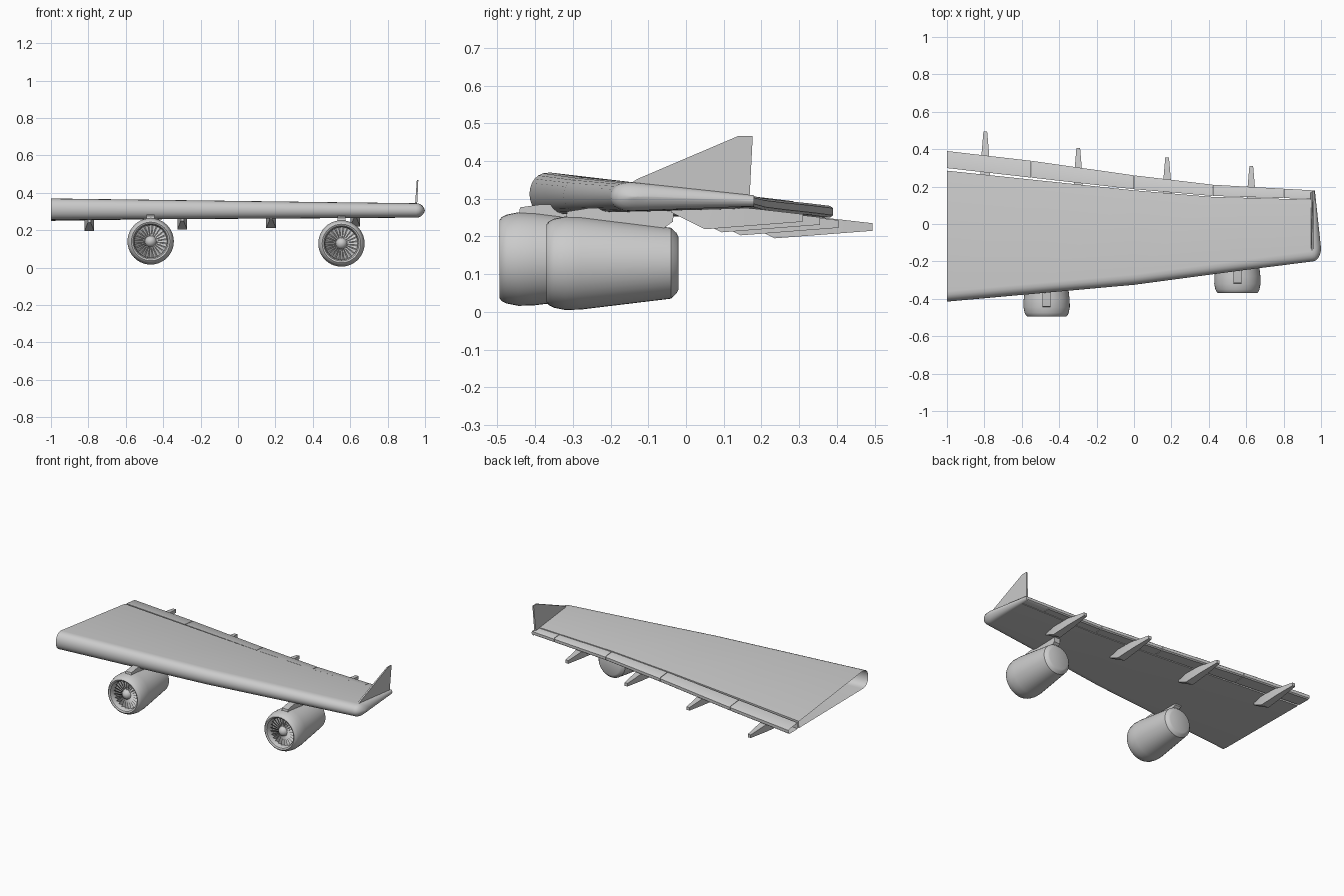
import bpy, bmesh, math
from mathutils import Vector

if "Cube" in bpy.data.objects:
    bpy.data.objects.remove(bpy.data.objects["Cube"])


def finish(name, bm, angle=35):
    bmesh.ops.recalc_face_normals(bm, faces=bm.faces)
    me = bpy.data.meshes.new(name)
    bm.to_mesh(me)
    bm.free()
    ob = bpy.data.objects.new(name, me)
    bpy.context.collection.objects.link(ob)
    bpy.ops.object.select_all(action='DESELECT')
    ob.select_set(True)
    bpy.context.view_layer.objects.active = ob
    bpy.ops.object.shade_smooth_by_angle(angle=math.radians(angle))
    return ob


def loft(name, rings, cap0=True, cap1=True, angle=35):
    bm = bmesh.new()
    vs = [[bm.verts.new(p) for p in r] for r in rings]
    n = len(vs[0])
    for a, b in zip(vs, vs[1:]):
        for i in range(n):
            j = (i + 1) % n
            bm.faces.new((a[i], a[j], b[j], b[i]))
    if cap0:
        bm.faces.new(vs[0])
    if cap1:
        bm.faces.new(vs[-1])
    return finish(name, bm, angle)


def interp(table, x):
    for (x0, v0), (x1, v1) in zip(table, table[1:]):
        if x <= x1:
            return v0 + (v1 - v0) * (x - x0) / (x1 - x0)
    return table[-1][1]


# Planform curves along the span
LE = [(-1, -.415), (0, -.325), (.6, -.245), (.95, -.2)]
TE = [(-1, .39), (-.5, .332), (0, .26), (.42, .21), (.95, .18)]
HINGE = [(-1, .285), (0, .18), (.42, .145), (.95, .13)]
GAP = [(-1, .014), (0, .006), (.95, .004)]
TIP = .955


def heights(x, y):
    t = (x + 1) / 1.95
    s = (y - interp(LE, x)) / (interp(TE, x) - interp(LE, x))
    top0, top1 = .376 - .026 * t, .281 + .028 * t
    bot0, bot1 = .256 + .009 * t, .250 + .030 * t
    return top0 + (top1 - top0) * s, bot0 + (bot1 - bot0) * s


def profile(x, y_end):
    """Rounded nose followed by straight upper and lower skins."""
    le, d, pts = interp(LE, x), .055, []
    for i in range(13):
        a = -math.pi / 2 + math.pi * i / 12
        y = le + d * (1 - math.cos(a) ** .8 if 0 < i < 12 else 1)
        zt, zb = heights(x, le + d)
        pts.append((x, y, (zt + zb) / 2 + (zt - zb) / 2 * math.sin(a)))
    zt, zb = heights(x, y_end)
    return pts + [(x, y_end, zt), (x, y_end, zb)]


# Main wing box, open at the root
stations = [-1, -.5, 0, .42, .6, TIP]
loft('wing_panel', [profile(x, interp(HINGE, x)) for x in stations], False, False)


# Trailing edge flaps with narrow seams
def flap_ring(x):
    y0, y1 = interp(HINGE, x) + interp(GAP, x), interp(TE, x)
    (t0, b0), (t1, b1) = heights(x, y0), heights(x, y1)
    return [(x, y0, b0), (x, y0, t0 - .002), (x, y1 - .008, t1), (x, y1, t1 - .006),
            (x, y1, b1 + .006), (x, y1 - .008, b1)]


breaks = [-1, -.55, 0, .42, .8, TIP]
for k, (a, b) in enumerate(zip(breaks, breaks[1:])):
    loft(f'flap_{k + 1}', [flap_ring(a + (.003 if k else 0)), flap_ring(b)], k > 0, True)

# Rounded wing tip
base = profile(TIP, .18)
rings = []
for k in range(7):
    a = math.pi / 2 * k / 6
    c, s = math.cos(a), math.sin(a)
    ring = []
    for x, y, z in base:
        u = (y + .2) / .38
        zt, zb = heights(x, max(y, -.145))
        m = (zt + zb) / 2
        bulge = .045 - .033 * u
        ring.append((x + bulge * s, y + .07 * (1 - c) * max(0, 1 - u), m + (z - m) * max(c, .03)))
    rings.append(ring)
loft('wing_tip', rings, False, True)


def fin(x, lean, side):
    pts = [(-.15, .338), (-.13, .352), (.14, .467), (.177, .467), (.168, .29)]
    return [(x + lean * (z - .3) + side * (.006 - .012 * (z - .3)), y, z) for y, z in pts]


# Winglet
loft('winglet', [fin(.95, .06, -1), fin(.95, .06, 1)])


def lathe(name, prof, c, n=40):
    """Revolve (y, r) points around the engine axis."""
    rings = [[(c[0] + r * math.cos(2 * math.pi * i / n), c[1] + y,
               c[2] + r * math.sin(2 * math.pi * i / n)) for i in range(n)] for y, r in prof]
    return loft(name, rings)


def engine(name, c, strut_front):
    # Nacelle shell with inlet lip and closed rear
    lathe(name + '_nacelle', [(.05, .086), (.02, .088), (.005, .094), (0, .103), (.006, .111),
                              (.02, .118), (.05, .124), (.09, .123), (.33, .094), (.345, .08),
                              (.35, .07)], c)
    # Spinner
    lathe(name + '_spinner', [(.012, .004), (.016, .016), (.026, .027), (.05, .034)], c, 24)
    # Fan blades
    bm = bmesh.new()
    n = 24
    for i in range(n):
        quad = []
        for r, w, tw in ((.03, .0035, .3), (.087, .0085, .9)):
            for sgn in (-1, 1):
                off = sgn * w
                a = 2 * math.pi * i / n
                quad.append(bm.verts.new(Vector(c) + Vector((
                    r * math.cos(a) - off * math.sin(a), .036 + sgn * .008 * tw,
                    r * math.sin(a) + off * math.cos(a)))))
        bm.faces.new((quad[0], quad[1], quad[3], quad[2]))
    finish(name + '_fan', bm)
    # Pylon joining nacelle to wing
    side = [(.05, .11), (.055, .137), (.11, .146), (.34, .15), (.335, .11), (.3, .085)]
    loft(name + '_pylon', [[(c[0] + s * .021, c[1] + y + (strut_front if y < .2 else 0),
                             min(c[2] + z, .285)) for y, z in side] for s in (-1, 1)])


engine('inner_engine', (-.467, -.495, .14), 0)
engine('outer_engine', (.553, -.37, .129), 0)

# Flap track fairings under the trailing edge
for k, (x, end, low) in enumerate([(-.795, .495, .195), (-.298, .405, .203),
                                   (.177, .355, .211), (.627, .31, .219)]):
    secs = [(-.35, .008, low + .045, .28), (-.26, .026, low, .275),
            (-.13, .021, low + .01, low + .055), (0, .010, low + .02, low + .04)]
    loft(f'flap_fairing_{k + 1}', [[(x - w, end + y, zb), (x + w, end + y, zb), (x + w, end + y, zt),
                                    (x - w, end + y, zt)] for y, w, zb, zt in secs], angle=20)
